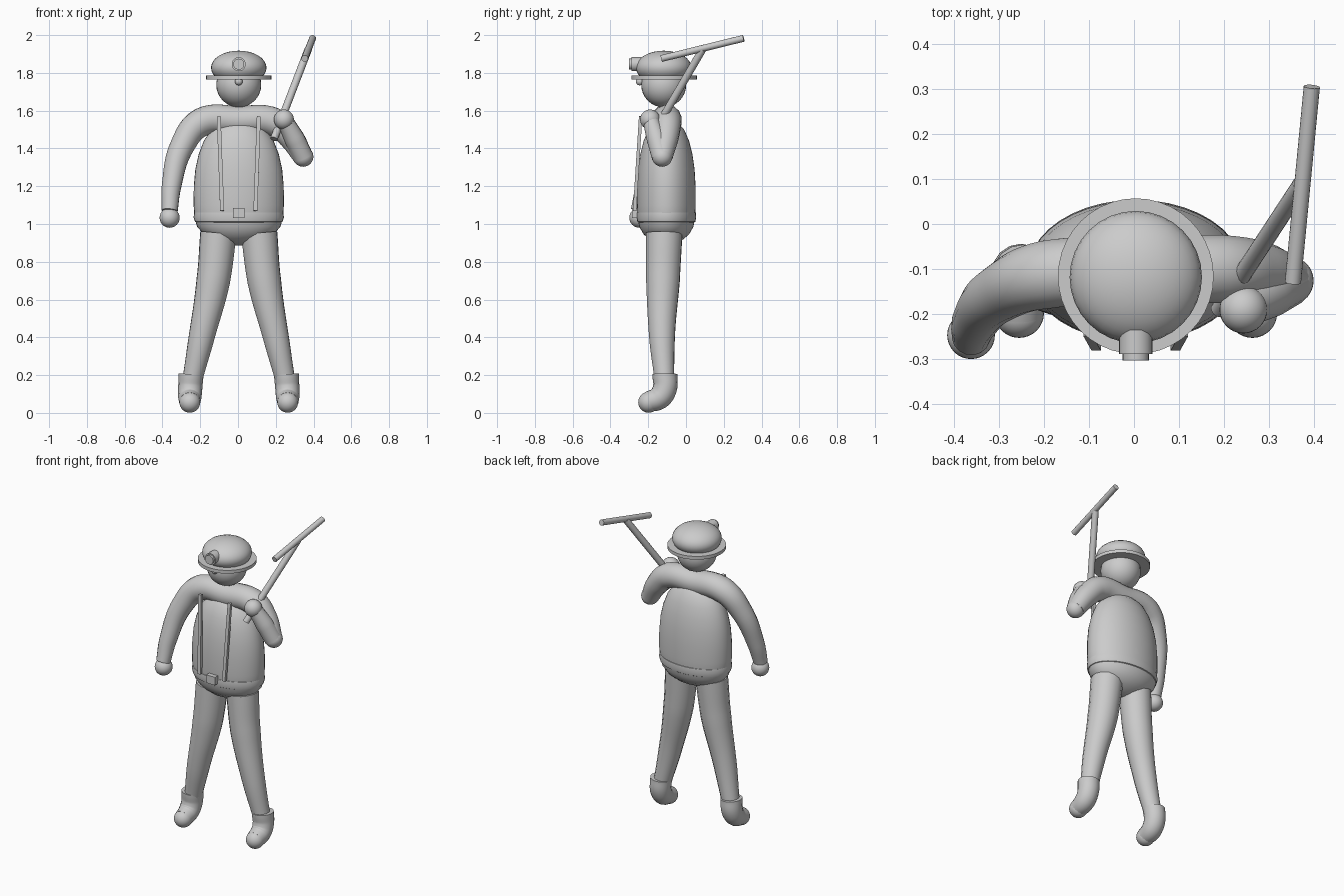
import bpy, bmesh, math
from mathutils import Vector

if "Cube" in bpy.data.objects:
    bpy.data.objects.remove(bpy.data.objects["Cube"])

CX = 0.004          # mirror line of the figure


def finish(obj, name, smooth=True):
    obj.name = name
    bpy.ops.object.select_all(action='DESELECT')
    obj.select_set(True)
    bpy.context.view_layer.objects.active = obj
    if smooth:
        bpy.ops.object.shade_smooth_by_angle(angle=math.radians(40))
    return obj


def ball(name, loc, r, scale=(1, 1, 1)):
    bpy.ops.mesh.primitive_uv_sphere_add(segments=32, ring_count=16, radius=r, location=loc)
    bpy.context.object.scale = scale
    return finish(bpy.context.object, name)


def rod(name, a, b, r, verts=24):
    a, b = Vector(a), Vector(b)
    bpy.ops.mesh.primitive_cylinder_add(vertices=verts, radius=r, depth=(b - a).length, location=(a + b) / 2)
    o = bpy.context.object
    o.rotation_euler = (b - a).to_track_quat('Z', 'Y').to_euler()
    return finish(o, name)


def bar(name, a, b, w, d):
    a, b = Vector(a), Vector(b)
    bpy.ops.mesh.primitive_cube_add(size=1, location=(a + b) / 2)
    o = bpy.context.object
    o.scale = (w, d, (b - a).length)
    o.rotation_euler = Vector((0, 0, 1)).rotation_difference(b - a).to_euler()
    return finish(o, name, False)


def tube(name, pts):
    """Smooth tapered limb through points (x, y, z, radius)."""
    cu = bpy.data.curves.new(name, 'CURVE')
    cu.dimensions = '3D'
    cu.bevel_depth = 1
    cu.bevel_resolution = 6
    cu.resolution_u = 8
    cu.use_fill_caps = True
    sp = cu.splines.new('BEZIER')
    sp.bezier_points.add(len(pts) - 1)
    for p, (x, y, z, r) in zip(sp.bezier_points, pts):
        p.co = (x, y, z)
        p.radius = r
        p.handle_left_type = p.handle_right_type = 'AUTO'
    o = bpy.data.objects.new(name, cu)
    bpy.context.collection.objects.link(o)
    bpy.ops.object.select_all(action='DESELECT')
    o.select_set(True)
    bpy.context.view_layer.objects.active = o
    bpy.ops.object.convert(target='MESH')
    return finish(bpy.context.object, name)


def lathe(name, profile, loc, yscale, n=40):
    """Revolve (radius, z) around z and squash in y."""
    bm = bmesh.new()
    vs = [bm.verts.new((r, 0, z)) for r, z in profile]
    es = [bm.edges.new(e) for e in zip(vs, vs[1:])]
    bmesh.ops.spin(bm, geom=vs + es, cent=(0, 0, 0), axis=(0, 0, 1), angle=2 * math.pi, steps=n)
    bmesh.ops.remove_doubles(bm, verts=bm.verts, dist=1e-4)
    bmesh.ops.recalc_face_normals(bm, faces=bm.faces)
    me = bpy.data.meshes.new(name)
    bm.to_mesh(me)
    bm.free()
    o = bpy.data.objects.new(name, me)
    bpy.context.collection.objects.link(o)
    o.location = loc
    o.scale = (1, yscale, 1)
    return finish(o, name)


# Torso and belt
lathe("torso", [(0, .885), (.06, .893), (.13, .915), (.185, .945), (.22, .985), (.234, 1.03),
                (.239, 1.1), (.238, 1.2), (.23, 1.29), (.212, 1.37), (.185, 1.44),
                (.145, 1.5), (.08, 1.545), (0, 1.56)], (CX, -.104, 0), .65)
lathe("belt", [(.215, 1.005), (.232, 1.012), (.239, 1.035), (.236, 1.06), (.215, 1.068)],
      (CX, -.104, 0), .66)
bar("buckle", (CX, -.272, 1.032), (CX, -.272, 1.084), .063, .03)

# Legs, boots and braces on both sides
for s, side in ((-1, "right"), (1, "left")):
    tube(side + "_leg", [(CX + s * .108, -.115, .95, .097), (CX + s * .135, -.122, .7, .09),
                         (CX + s * .197, -.127, .4, .069), (CX + s * .245, -.115, .18, .053)])
    tube(side + "_boot", [(CX + s * .252, -.112, .205, .066), (CX + s * .257, -.112, .13, .064),
                          (CX + s * .259, -.14, .082, .062), (CX + s * .259, -.198, .058, .055)])
    ball(side + "_toe", (CX + s * .259, -.198, .056), .055)
    bar(side + "_brace", (CX + s * .088, -.272, 1.07), (CX + s * .106, -.24, 1.57), .021, .018)

# Arms: one continuous tube over the shoulders, then the raised forearm
tube("shoulders_and_arms", [(-.362, -.25, 1.07, .043), (-.352, -.215, 1.2, .052),
                            (-.292, -.15, 1.42, .065), (-.19, -.112, 1.54, .077),
                            (CX, -.105, 1.548, .078), (.19, -.1, 1.54, .077),
                            (.275, -.105, 1.465, .068), (.345, -.125, 1.355, .054)])
ball("elbow", (.345, -.126, 1.357), .054)
tube("raised_forearm", [(.345, -.128, 1.355, .054), (.3, -.155, 1.45, .054), (.247, -.187, 1.55, .043)])
ball("right_hand", (-.362, -.247, 1.033), .053)
ball("left_hand", (.243, -.19, 1.553), .053)

# Head and helmet
ball("head", (CX, -.118, 1.737), .119)
ball("nose", (CX, -.245, 1.754), .02)
ball("helmet_dome", (CX, -.118, 1.828), .147, (1, 1, .61))
rod("helmet_brim", (CX, -.116, 1.766), (CX, -.116, 1.787), .173, 40)
rod("lamp_body", (CX, -.289, 1.846), (CX, -.235, 1.846), .037)
rod("lamp_lens", (CX, -.303, 1.846), (CX, -.285, 1.846), .029)

# Pick over the shoulder
rod("pick_handle", (.19, -.19, 1.45), (.372, .088, 1.925), .02, 16)
rod("pick_head", (.353, -.13, 1.876), (.395, .305, 1.983), .018, 16)
